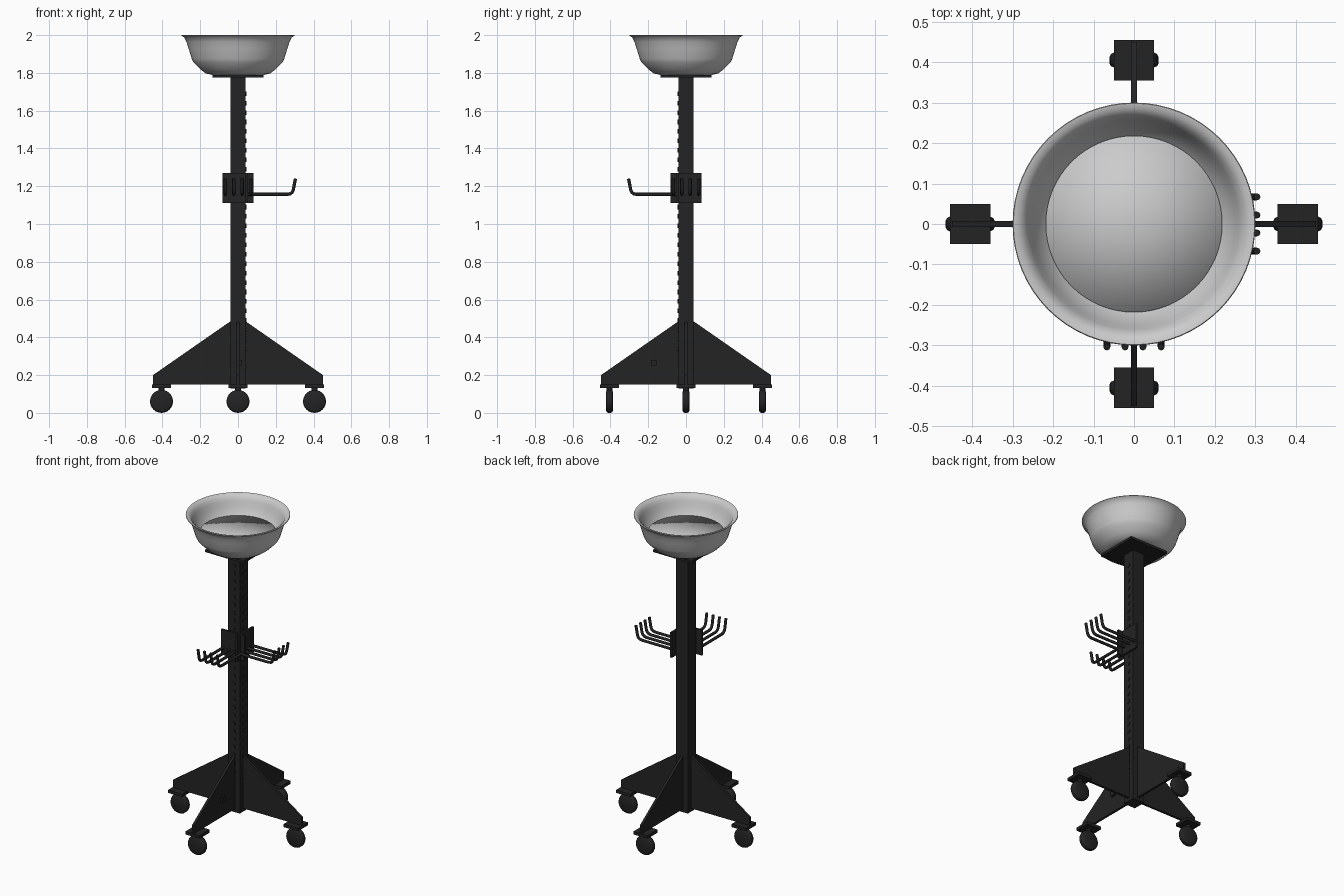
import bpy, bmesh, math
from mathutils import Matrix, Vector

if "Cube" in bpy.data.objects:
    bpy.data.objects.remove(bpy.data.objects["Cube"])


def material(name, rgb):
    m = bpy.data.materials.new(name)
    m.diffuse_color = (*rgb, 1)
    m.use_nodes = True
    m.node_tree.nodes["Principled BSDF"].inputs["Base Color"].default_value = m.diffuse_color
    return m


BLACK = material("matte black", (0.017, 0.017, 0.017))
GREY = material("bowl grey", (0.6, 0.6, 0.6))


def add(name, bm, mat, angle=None):
    """Turn a bmesh into an object; angle sets smooth shading."""
    bmesh.ops.recalc_face_normals(bm, faces=bm.faces)
    me = bpy.data.meshes.new(name)
    bm.to_mesh(me)
    bm.free()
    me.materials.append(mat)
    ob = bpy.data.objects.new(name, me)
    bpy.context.collection.objects.link(ob)
    if angle:
        bpy.ops.object.select_all(action='DESELECT')
        ob.select_set(True)
        bpy.context.view_layer.objects.active = ob
        bpy.ops.object.shade_smooth_by_angle(angle=math.radians(angle))
    return ob


def box(name, lo, hi, mat=BLACK):
    lo, hi = Vector(lo), Vector(hi)
    bm = bmesh.new()
    bmesh.ops.create_cube(bm, size=1, matrix=Matrix.Translation((lo + hi) / 2)
                          @ Matrix.Diagonal((*(hi - lo), 1)))
    return add(name, bm, mat)


def lathe(name, profile, mat, angle, matrix=Matrix(), steps=32):
    """Spin (radius, height) points around the z axis."""
    bm = bmesh.new()
    vs = [bm.verts.new((r, 0, z)) for r, z in profile]
    es = [bm.edges.new(p) for p in zip(vs, vs[1:])]
    bmesh.ops.spin(bm, geom=vs + es, cent=(0, 0, 0), axis=(0, 0, 1),
                   angle=2 * math.pi, steps=steps, use_merge=True)
    bmesh.ops.remove_doubles(bm, verts=bm.verts, dist=1e-5)
    bmesh.ops.transform(bm, matrix=matrix, verts=bm.verts)
    return add(name, bm, mat, angle)


def turn(quarter):
    return Matrix.Rotation(quarter * math.pi / 2, 4, 'Z')


# Column and top plate
box("column", (-0.041, -0.041, 0.13), (0.041, 0.041, 1.78))
box("top_plate", (-0.135, -0.135, 1.775), (0.135, 0.135, 1.79))

# Row of round studs on the front and right faces of the column
for name, q in (("front_studs", 0), ("right_studs", 1)):
    bm = bmesh.new()
    for i in range(28):
        bmesh.ops.create_cone(
            bm, cap_ends=True, segments=12, radius1=0.012, radius2=0.012, depth=0.006,
            matrix=turn(q) @ Matrix.Translation((0, -0.042, 0.34 + i * 0.05))
            @ Matrix.Rotation(math.pi / 2, 4, 'X'))
    add(name, bm, BLACK)

# Bowl, with thick wall and flared rim
lathe("bowl", [(0, 1.79), (0.14, 1.79), (0.17, 1.797), (0.195, 1.815), (0.235, 1.855),
               (0.245, 1.875), (0.262, 1.93), (0.273, 1.965), (0.285, 1.988), (0.30, 1.997),
               (0.298, 2.0), (0.285, 1.998), (0.27, 1.985), (0.26, 1.965), (0.25, 1.935),
               (0.235, 1.905), (0.217, 1.88), (0.15, 1.82), (0, 1.81)],
      GREY, 60, steps=64)
# Softly shaded surface filling the bowl
lathe("bowl_filling", [(0, 1.89), (0.218, 1.89), (0.218, 1.87)], GREY, 180, steps=64)

# Four tapered legs with casters
for q, side in enumerate(("right", "back", "left", "front")):
    bm = bmesh.new()
    outline = [(0, 0.15), (0.45, 0.15), (0.45, 0.20), (0.04, 0.485), (0, 0.485)]
    face = bm.faces.new([bm.verts.new((x, -0.0075, z)) for x, z in outline])
    ext = bmesh.ops.extrude_face_region(bm, geom=[face])["geom"]
    bmesh.ops.translate(bm, vec=(0, 0.015, 0),
                        verts=[g for g in ext if isinstance(g, bmesh.types.BMVert)])
    bmesh.ops.transform(bm, matrix=turn(q), verts=bm.verts)
    add(side + "_leg", bm, BLACK)

    c = turn(q) @ Vector((0.405, 0, 0))
    box(side + "_caster_plate", c + Vector((-0.05, -0.05, 0.132)),
        c + Vector((0.05, 0.05, 0.151)))
    lathe(side + "_caster_stem", [(0, 0.10), (0.015, 0.10), (0.015, 0.14), (0, 0.14)],
          BLACK, 40, Matrix.Translation(c), 16)
    lathe(side + "_wheel", [(0, -0.019), (0.048, -0.019), (0.057, -0.015), (0.061, -0.007),
                            (0.061, 0.007), (0.057, 0.015), (0.048, 0.019), (0, 0.019)],
          BLACK, 50, Matrix.Translation(c + Vector((0, 0, 0.061)))
          @ Matrix.Rotation(math.pi / 2, 4, 'X'), 24)

# Small catch on the front leg
box("leg_catch", (0.005, -0.185, 0.25), (0.02, -0.155, 0.28))

# Hook brackets on the front and right faces
for q, side in ((0, "front"), (1, "right")):
    plate = box(side + "_hook_plate", (-0.082, -0.053, 1.11), (0.082, -0.041, 1.27))
    plate.data.transform(turn(q))
    # Each hook is a bent rod: straight arm, rounded elbow, leaning tip
    arm = [(-0.045, 1.157), (-0.262, 1.157), (-0.276, 1.160),
           (-0.287, 1.168), (-0.293, 1.182), (-0.304, 1.24)]
    cu = bpy.data.curves.new(side + "_hooks", 'CURVE')
    cu.dimensions = '3D'
    cu.bevel_depth = 0.0085
    cu.bevel_resolution = 2
    cu.use_fill_caps = True
    for x in (-0.067, -0.022, 0.022, 0.067):
        sp = cu.splines.new('POLY')
        sp.points.add(len(arm) - 1)
        for p, (y, z) in zip(sp.points, arm):
            p.co = (*(turn(q) @ Vector((x, y, z))), 1)
        sp.use_smooth = True
    cu.materials.append(BLACK)
    bpy.context.collection.objects.link(bpy.data.objects.new(side + "_hooks", cu))
